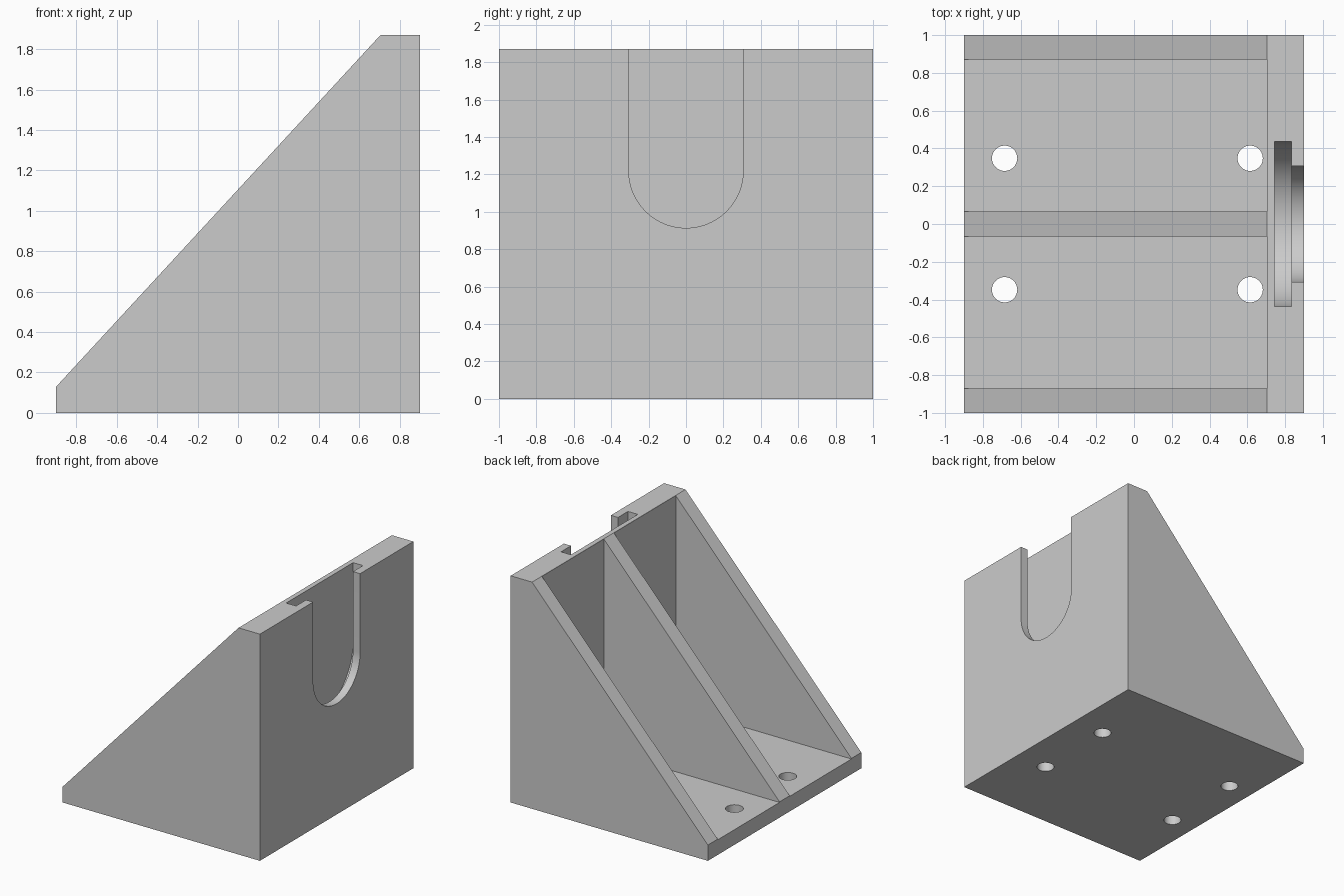
import bpy, bmesh, math
from mathutils import Vector

if "Cube" in bpy.data.objects:
    bpy.data.objects.remove(bpy.data.objects["Cube"], do_unlink=True)

# Main dimensions
HALF_X, HEIGHT = 0.9, 1.87
BASE_TOP, WALL_BACK = 0.125, 0.704
RIB_HALF, SIDE_INNER = 0.066, 0.872
SLOT_Z = 1.22

grey = bpy.data.materials.new("plain grey")
grey.use_nodes = True
colour = (0.6, 0.6, 0.6, 1)
grey.diffuse_color = colour
grey.node_tree.nodes["Principled BSDF"].inputs["Base Color"].default_value = colour


def prism(name, points, direction):
    """Extrude a closed outline along a direction."""
    bm = bmesh.new()
    face = bm.faces.new([bm.verts.new(p) for p in points])
    new = bmesh.ops.extrude_face_region(bm, geom=[face])["geom"]
    verts = [v for v in new if isinstance(v, bmesh.types.BMVert)]
    bmesh.ops.translate(bm, verts=verts, vec=Vector(direction))
    bmesh.ops.recalc_face_normals(bm, faces=bm.faces)
    mesh = bpy.data.meshes.new(name)
    bm.to_mesh(mesh)
    bm.free()
    mesh.materials.append(grey)
    obj = bpy.data.objects.new(name, mesh)
    bpy.context.collection.objects.link(obj)
    return obj


def cut(target, cutter):
    """Subtract the cutter, then discard it."""
    cutter.hide_render = True
    mod = target.modifiers.new("cut", 'BOOLEAN')
    mod.operation, mod.solver, mod.object = 'DIFFERENCE', 'EXACT', cutter
    bpy.context.view_layer.objects.active = target
    bpy.ops.object.modifier_apply(modifier=mod.name)
    bpy.data.objects.remove(cutter, do_unlink=True)


def slot(radius, x0, x1):
    """Round-bottomed slot, open at the top."""
    pts = [(x0, -radius, HEIGHT + 0.3)]
    steps = 48
    for i in range(steps + 1):
        a = math.pi + math.pi * i / steps
        pts.append((x0, radius * math.cos(a), SLOT_Z + radius * math.sin(a)))
    pts.append((x0, radius, HEIGHT + 0.3))
    return prism("slot_cutter", pts, (x1 - x0, 0, 0))


# Wedge-shaped body
side = [(-HALF_X, 0), (HALF_X, 0), (HALF_X, HEIGHT), (0.705, HEIGHT), (-HALF_X, 0.13)]
bracket = prism("angle_bracket", [(x, -1, z) for x, z in side], (0, 2, 0))

# Open bays between the three ribs
for y in (RIB_HALF, -SIDE_INNER):
    bay = [(-1.2, BASE_TOP), (WALL_BACK, BASE_TOP), (WALL_BACK, 2.2), (-1.2, 2.2)]
    cut(bracket, prism("bay_cutter", [(x, y, z) for x, z in bay],
                       (0, SIDE_INNER - RIB_HALF, 0)))

# Stepped slot in the upright wall: wide pocket, narrow mouth
cut(bracket, slot(0.436, 0.745, 0.835))
cut(bracket, slot(0.306, 0.79, 1.1))

# Bolt holes through the base
for x in (-0.685, 0.615):
    for y in (-0.348, 0.348):
        ring = [(x + 0.067 * math.cos(math.tau * i / 40),
                 y + 0.067 * math.sin(math.tau * i / 40), -0.2) for i in range(40)]
        cut(bracket, prism("hole_cutter", ring, (0, 0, 0.5)))

# Smooth curved walls, keep crisp edges
bpy.ops.object.select_all(action='DESELECT')
bracket.select_set(True)
bpy.context.view_layer.objects.active = bracket
bpy.ops.object.shade_smooth_by_angle(angle=math.radians(30))
